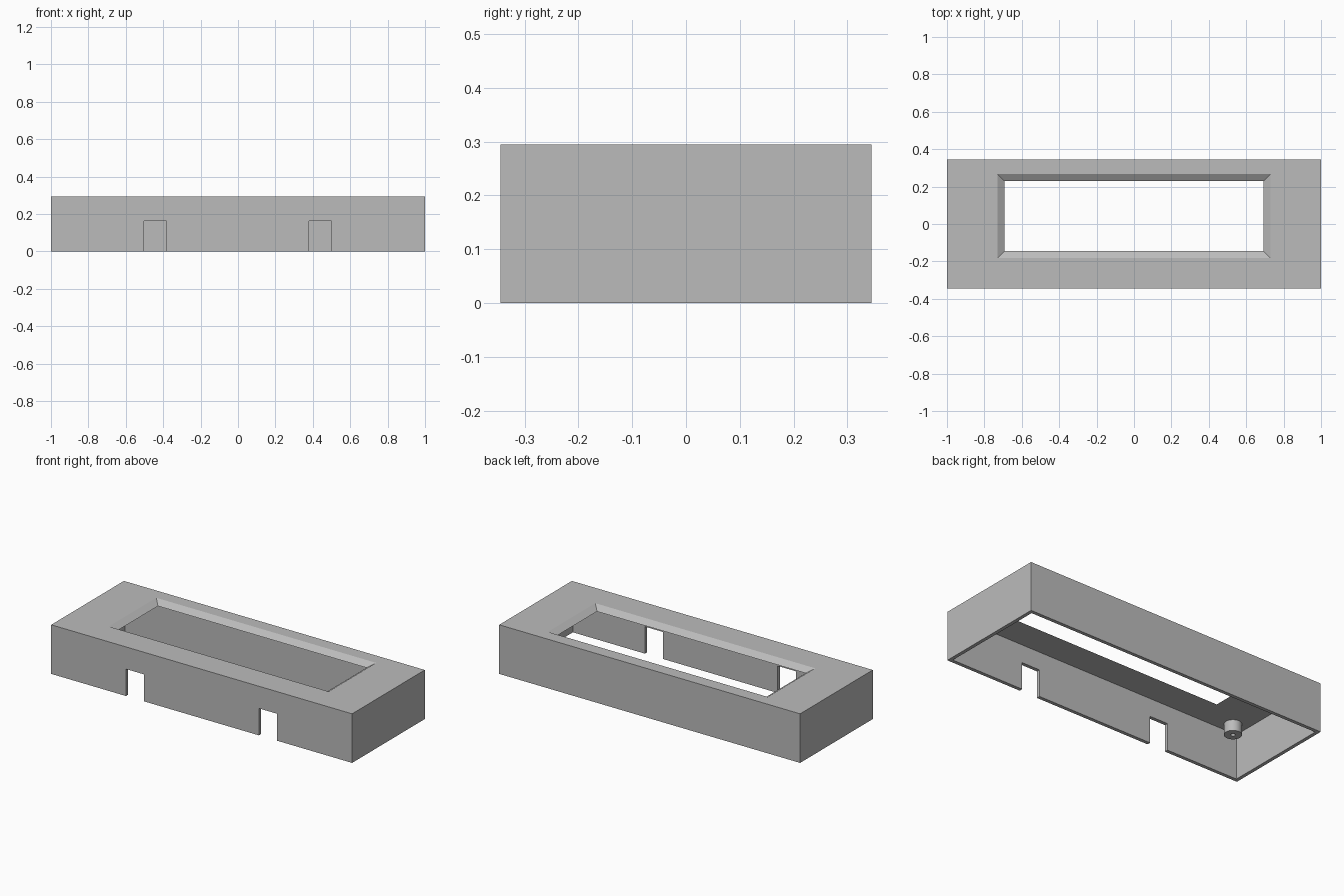
import bpy, bmesh, math

if "Cube" in bpy.data.objects:
    bpy.data.objects.remove(bpy.data.objects["Cube"], do_unlink=True)

# Main dimensions
HX, HY, H = 1.0, 0.345, 0.295
WALL, PLATE = 0.021, 0.025
CEILING = H - PLATE

grey = bpy.data.materials.new("plain grey")
grey.use_nodes = True
GREY = (0.5, 0.5, 0.5, 1)
grey.diffuse_color = GREY
grey.node_tree.nodes["Principled BSDF"].inputs["Base Color"].default_value = GREY


def finish(name, bm):
    bmesh.ops.recalc_face_normals(bm, faces=bm.faces)
    mesh = bpy.data.meshes.new(name)
    bm.to_mesh(mesh)
    bm.free()
    mesh.materials.append(grey)
    obj = bpy.data.objects.new(name, mesh)
    bpy.context.collection.objects.link(obj)
    return obj


def block(name, x, y, z, flare=0.0):
    """Box between ranges x, y, z; the top may be flared outwards."""
    bm = bmesh.new()
    rings = []
    for height, grow in ((z[0], 0), (z[1], flare)):
        x0, x1, y0, y1 = x[0] - grow, x[1] + grow, y[0] - grow, y[1] + grow
        rings.append([bm.verts.new((px, py, height))
                      for px, py in ((x0, y0), (x1, y0), (x1, y1), (x0, y1))])
    low, high = rings
    bm.faces.new(low[::-1])
    bm.faces.new(high)
    for i in range(4):
        j = (i + 1) % 4
        bm.faces.new((low[i], low[j], high[j], high[i]))
    return finish(name, bm)


def cut(target, cutter):
    mod = target.modifiers.new("cut", 'BOOLEAN')
    mod.operation, mod.solver, mod.object = 'DIFFERENCE', 'EXACT', cutter
    bpy.context.view_layer.objects.active = target
    bpy.ops.object.modifier_apply(modifier=mod.name)
    bpy.data.objects.remove(cutter, do_unlink=True)


# Thin-walled cover, open underneath
cover = block("cover_shell", (-HX, HX), (-HY, HY), (0, H))
cut(cover, block("cavity", (WALL - HX, HX - WALL), (WALL - HY, HY - WALL), (-0.1, CEILING)))

# Display window with sloping edges through the top plate
SLOPE = 0.038 / PLATE
EXTRA = 0.01
cut(cover, block("window", (-0.693 + SLOPE * EXTRA, 0.693 - SLOPE * EXTRA),
                 (-0.145 + SLOPE * EXTRA, 0.23 - SLOPE * EXTRA),
                 (CEILING - EXTRA, H + EXTRA), SLOPE * (PLATE + 2 * EXTRA)))

# Two cable notches in the front wall
for centre in (-0.443, 0.44):
    cut(cover, block("notch", (centre - 0.06, centre + 0.06),
                     (-HY - 0.1, -HY + 0.1), (-0.1, 0.162)))


def screw_post(name, x, y):
    """Hanging round post with a blind screw hole, turned from a profile."""
    bm = bmesh.new()
    bottom = CEILING - 0.065
    profile = ((0.048, CEILING + 0.005), (0.048, bottom), (0.012, bottom), (0.012, CEILING))
    verts = [bm.verts.new((r, 0, z)) for r, z in profile]
    edges = [bm.edges.new(pair) for pair in zip(verts, verts[1:])]
    bmesh.ops.spin(bm, geom=verts + edges, axis=(0, 0, 1), cent=(0, 0, 0),
                   angle=math.tau, steps=32, use_merge=True)
    bmesh.ops.remove_doubles(bm, verts=bm.verts, dist=0.0001)
    bmesh.ops.holes_fill(bm, edges=[e for e in bm.edges if e.is_boundary], sides=0)
    obj = finish(name, bm)
    obj.location = (x, y, 0)
    bpy.ops.object.select_all(action='DESELECT')
    obj.select_set(True)
    bpy.context.view_layer.objects.active = obj
    bpy.ops.object.shade_smooth_by_angle(angle=math.radians(30))


# One post in each corner
for side, x in (("right", -0.893), ("left", 0.893)):
    for end, y in (("front", -0.25), ("back", 0.25)):
        screw_post(f"{end}_{side}_screw_post", x, y)
